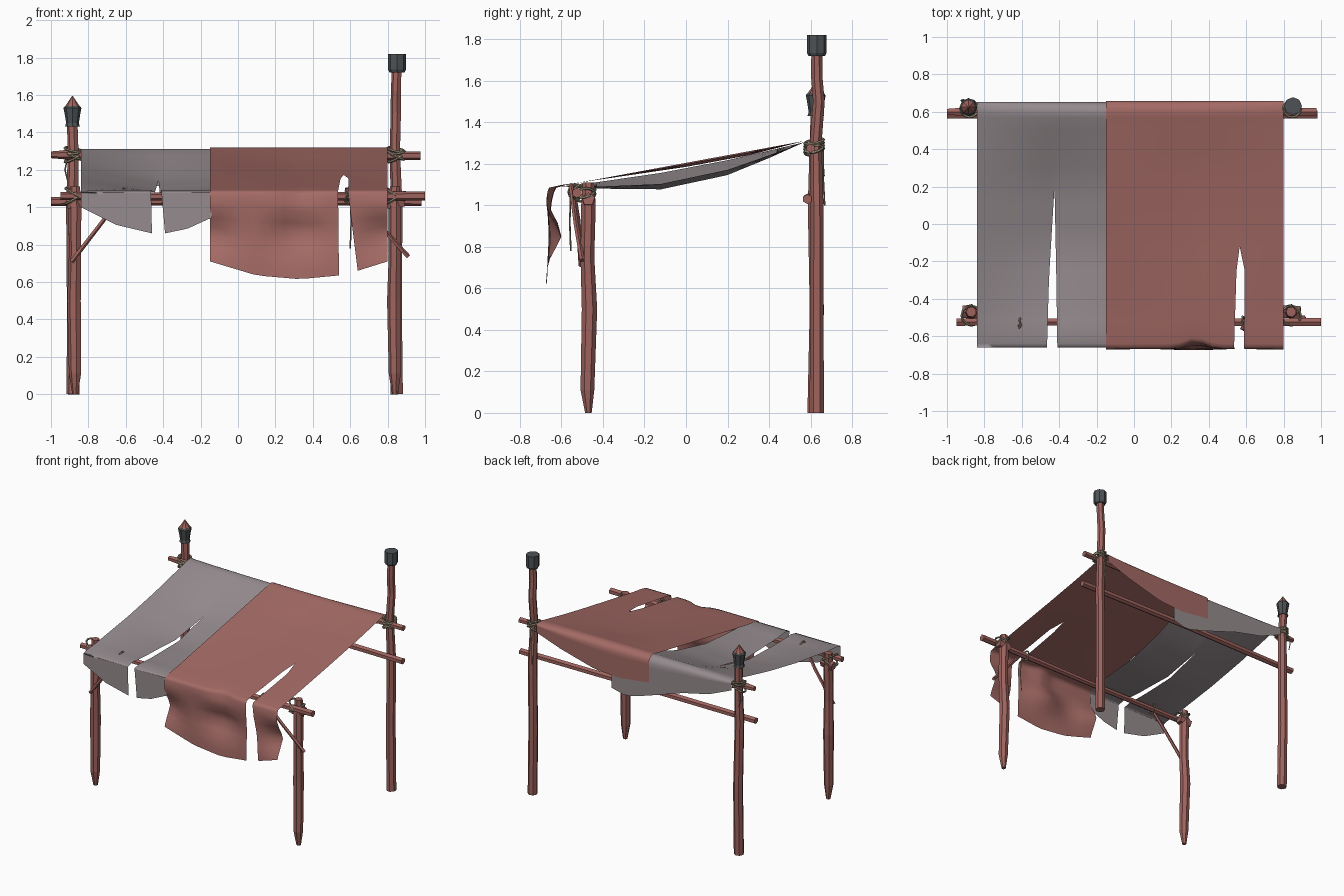
import bpy, bmesh, math
from mathutils import Vector

if "Cube" in bpy.data.objects:
    bpy.data.objects.remove(bpy.data.objects["Cube"])


def mat(name, c):
    m = bpy.data.materials.new(name)
    m.diffuse_color = (*c, 1)
    m.use_nodes = True
    m.node_tree.nodes["Principled BSDF"].inputs["Base Color"].default_value = m.diffuse_color
    return m


WOOD = mat("red brown wood", (0.34, 0.125, 0.11))
RED = mat("faded red cloth", (0.37, 0.145, 0.13))
GREY = mat("grey cloth", (0.30, 0.26, 0.27))
METAL = mat("dark metal", (0.075, 0.085, 0.09))
ROPE = mat("rope", (0.30, 0.26, 0.18))


def finish(name, bm, m):
    bmesh.ops.recalc_face_normals(bm, faces=bm.faces)
    me = bpy.data.meshes.new(name)
    bm.to_mesh(me)
    bm.free()
    me.materials.append(m)
    ob = bpy.data.objects.new(name, me)
    bpy.context.collection.objects.link(ob)
    return ob


def tube(name, pts, m, sides=6, closed=False):
    """Faceted tube through (x, y, z, radius) points."""
    bm = bmesh.new()
    P = [Vector(p[:3]) for p in pts]
    n = len(P)
    rings = []
    for i, p in enumerate(P):
        a, b = (P[i - 1], P[(i + 1) % n]) if closed else (P[max(i - 1, 0)], P[min(i + 1, n - 1)])
        d = (b - a).normalized()
        ref = Vector((0, 1, 0)) if abs(d.y) < 0.8 else Vector((1, 0, 0))
        if closed:
            ref = (P[0] - P[n // 3]).cross(P[0] - P[2 * n // 3]).normalized()
        s = d.cross(ref).normalized()
        t = d.cross(s)
        rings.append([bm.verts.new(p + pts[i][3] * (s * math.cos(2 * math.pi * k / sides) + t * math.sin(2 * math.pi * k / sides)))
                      for k in range(sides)])
    for i in range(n if closed else n - 1):
        A, B = rings[i], rings[(i + 1) % n]
        for k in range(sides):
            bm.faces.new((A[k], A[(k + 1) % sides], B[(k + 1) % sides], B[k]))
    if not closed:
        bm.faces.new(rings[0])
        bm.faces.new(rings[-1])
    return finish(name, bm, m)


def ring(name, c, r, tilt_x=0, tilt_y=0, thick=0.007):
    """Rope loop around a pole, tilted out of the horizontal."""
    pts = []
    for k in range(12):
        a = 2 * math.pi * k / 12
        x, y = r * math.cos(a), r * math.sin(a)
        pts.append((c[0] + x, c[1] + y, c[2] + x * tilt_x + y * tilt_y, thick))
    return tube(name, pts, ROPE, 5, True)


def interp(tab, v):
    """Piecewise linear lookup; keys ascending."""
    if v <= tab[0][0]:
        return tab[0][1]
    for (a, p), (b, q) in zip(tab, tab[1:]):
        if v <= b:
            return p + (q - p) * (v - a) / (b - a)
    return tab[-1][1]


# back poles
tube("back_pole_left", [(-.88, .62, 0, .036), (-.88, .63, .5, .035), (-.885, .62, 1.0, .034),
                        (-.88, .625, 1.3, .03), (-.885, .63, 1.45, .03)], WOOD, 7)
tube("back_pole_right", [(.85, .63, 0, .035), (.845, .63, .5, .034), (.85, .63, 1.0, .033), (.84, .625, 1.3, .029),
                         (.845, .64, 1.5, .029), (.845, .63, 1.62, .028), (.85, .63, 1.74, .027)], WOOD, 7)
# pole caps
tube("left_cap", [(-.885, .625, z, r) for z, r in ((1.43, .04), (1.45, .034), (1.5, .042), (1.53, .048), (1.54, .04))], METAL, 8)
tube("left_pole_tip", [(-.885, .625, z, r) for z, r in ((1.535, .042), (1.56, .025), (1.595, .002))], WOOD, 8)
tube("right_cap", [(.85, .63, z, r) for z, r in ((1.72, .04), (1.735, .048), (1.82, .048))], METAL, 8)

# front legs with sharpened feet, and wedges holding the beam
for side, x in (("left", -.87), ("right", .84)):
    tube("front_leg_" + side, [(x, -.47, 0, .016), (x, -.475, .11, .034), (x - .005, -.465, .5, .038),
                               (x, -.475, .75, .034), (x, -.47, 1.0, .036), (x, -.47, 1.11, .028)], WOOD, 7)
    tube("beam_wedge_" + side, [(x - .045, -.47, 1.02, .035), (x + .05, -.47, 1.03, .033)], WOOD, 5)
    for k in range(2):
        ring("front_lashing_" + side, (x, -.49, 1.05 + .02 * k), .052, .6 - 1.2 * k, .1)

# cross beams
tube("back_upper_beam", [(-1, .6, 1.28, .018), (-.93, .6, 1.28, .024), (0, .6, 1.275, .022), (.975, .6, 1.275, .022)], WOOD)
tube("back_lower_beam", [(-1, .585, 1.03, .024), (0, .59, 1.035, .024), (.98, .585, 1.03, .024)], WOOD)
tube("front_beam", [(-.95, -.525, 1.06, .022), (0, -.525, 1.055, .021), (1, -.525, 1.06, .025)], WOOD)

# slanting braces
tube("brace_left", [(-.61, -.545, 1.09, .011), (-.72, -.52, .93, .012), (-.89, -.505, .71, .013)], WOOD, 5)
tube("brace_right", [(.58, -.555, 1.1, .011), (.75, -.53, .91, .012), (.91, -.5, .735, .013)], WOOD, 5)
for side, x in (("left", -.61), ("right", .58)):
    tube("brace_lashing_" + side, [(x + .01 * math.sin(3 * k), -.53 + .036 * math.cos(k * math.pi / 5),
                                    1.065 + .036 * math.sin(k * math.pi / 5), .006) for k in range(10)], ROPE, 5, True)
tube("hanging_cord", [(.6, -.555, 1.07, .004), (.605, -.56, .92, .004), (.6, -.555, .78, .004)], ROPE, 4)

# rope lashings on the back poles
for side, x in (("left", -.88), ("right", .845)):
    for k in range(4):
        ring("back_lashing_" + side, (x, .617, 1.265 + .014 * k), .046, (.5, -.5, .1, -.2)[k], .2)
tube("loose_cord_left", [(-.91, .655, 1.27, .004), (-.925, .66, 1.2, .004), (-.91, .665, 1.14, .004)], ROPE, 4)
tube("loose_cord_right", [(.83, .66, 1.27, .004), (.835, .66, 1.15, .004), (.83, .668, 1.0, .004)], ROPE, 4)

# cloth sheets: u runs along the sheet, above .6 = back flap, then roof (u = y), below -.66 = front flap
ROOF = [(-.66, 1.085), (-.6, 1.098), (-.5, 1.112), (.57, 1.31), (.6, 1.318)]
FOLD = [(.62, -.675), (.72, -.668), (.78, -.635), (.85, -.6), (.92, -.63), (.98, -.672), (1.05, -.672), (1.09, -.66)]
ROWS = [1, .92, .84, .76, .7, .65, .62, .6, .57, .5, .4, .3, .2, .1, 0, -.12, -.25, -.35, -.45, -.52, -.6, -.64,
        -.66, -.68, -.72, -.76, -.82, -.88, -.94, -1.0, -1.06, -1.1]


def cloth(name, m, panels, back, front, sag_y, sag_x, under, waves):
    bm = bmesh.new()

    def point(x, u):
        if u > .6:
            f = (u - .6) / .4
            return (x, .6 + (.058 - under) * min(1, f * 5) ** .6, 1.318 - under - (1.318 - interp(back, x)) * f ** 1.3)
        if u >= -.66:
            y = u
            if waves and u < -.5:
                y += .04 * math.exp(-((x - .33) / .07) ** 2) * (-.5 - u) / .16
            return (x, y, interp(ROOF, u) - under - interp(sag_y, u) * interp(sag_x, x))
        f = (-.66 - u) / .44
        z = 1.085 + (interp(front, x) - 1.085) * f
        y = -.66
        if waves:
            w = .55 + .45 * math.cos((x - .8) * 13)
            y = -.668 + (interp(FOLD, z) + .668) * w + .04 * math.exp(-((x - .33) / .07) ** 2) * max(0, 1 - f * 2)
        return (x, y, z)

    for left, right in panels:
        n = 12
        grid = []
        for u in ROWS:
            a, b = interp(left, u), interp(right, u)
            grid.append([bm.verts.new(point(a + (b - a) * k / n, u)) for k in range(n + 1)])
        for A, B in zip(grid, grid[1:]):
            for k in range(n):
                bm.faces.new((A[k], A[k + 1], B[k + 1], B[k]))
    bmesh.ops.remove_doubles(bm, verts=bm.verts, dist=.0005)
    ob = finish(name, bm, m)
    for p in ob.data.polygons:
        p.use_smooth = True


# red sheet, torn near its right side
cloth("red_cloth", RED,
      [([(0, -.15)], [(-1.1, .54), (-.66, .535), (-.25, .548), (-.12, .565)]),
       ([(-1.1, .64), (-.66, .588), (-.25, .592), (-.12, .565)], [(0, .8)])],
      [(-.15, 1.12), (.1, 1.09), (.3, 1.1), (.6, 1.18), (.8, 1.25)],
      [(-.15, .71), (.1, .635), (.33, .615), (.54, .635), (.64, .66), (.8, .71)],
      [(-.5, 0), (0, .02), (.3, .02), (.57, 0)], [(-.15, 0), (.3, 1), (.8, .3)], 0, True)

# grey sheet, sagging and torn, running a little under the red one
cloth("grey_cloth", GREY,
      [([(0, -.84)], [(-1.1, -.46), (-.66, -.465), (-.3, -.455), (.2, -.425)]),
       ([(-1.1, -.39), (-.66, -.41), (-.3, -.415), (.2, -.425)], [(-.66, -.14), (-.5, -.1), (.6, -.05), (.7, .17)])],
      [(-.84, 1.25), (-.65, 1.17), (-.43, 1.12), (-.1, 1.01), (.05, .97), (.17, 1.0)],
      [(-.84, 1.0), (-.65, .905), (-.46, .86), (-.39, .86), (-.27, .885), (-.15, .94)],
      [(-.6, 0), (-.45, .035), (-.12, .1), (.2, .09), (.4, .045), (.57, 0)],
      [(-.84, .2), (-.43, 1), (-.15, .8), (-.05, .7)], .006, False)
